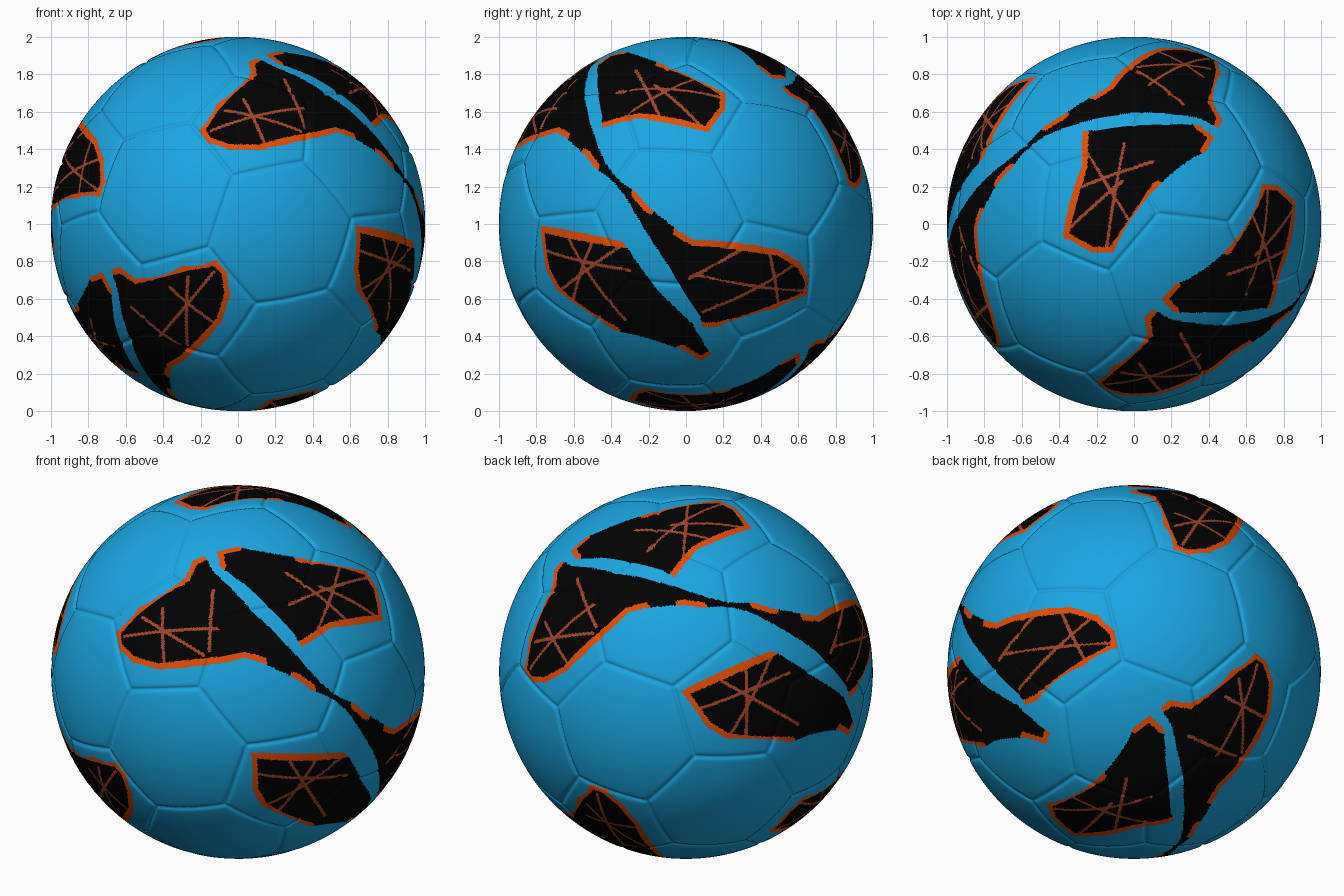
import bpy, math
from mathutils import Vector, Matrix
from mathutils.geometry import intersect_point_line

if "Cube" in bpy.data.objects:
    bpy.data.objects.remove(bpy.data.objects["Cube"])

N = 114  # divisions along each icosahedron edge

# --- materials
def material(name, rgb):
    m = bpy.data.materials.new(name)
    m.diffuse_color = (*rgb, 1)
    m.use_nodes = True
    m.node_tree.nodes["Principled BSDF"].inputs["Base Color"].default_value = m.diffuse_color
    return m

MATS = [material("blue", (0.011, 0.38, 0.75)), material("black", (0.0005, 0.0005, 0.0005)),
        material("orange", (0.77, 0.075, 0.002)), material("rust", (0.36, 0.06, 0.022))]
BLUE, BLACK, ORANGE, RUST = range(4)

# --- panel layout: the 12 pentagon centres are the corners of a tilted icosahedron
p1 = Vector((0.089, -0.828, 0.556)).normalized()
side = Vector((-0.254, -0.856, -0.45))
side = (side - p1 * side.dot(p1)).normalized()
p2 = p1 / math.sqrt(5) + side * 2 / math.sqrt(5)
p3 = (p1 + p2) * 0.309017 + p1.cross(p2) * 0.951057
p4 = (p1 + p2) * 0.309017 - p1.cross(p2) * 0.951057
p5 = (p1 + p3) * 0.618034 - p2
p6 = (p1 + p4) * 0.618034 - p2
pents = [p1, p2, p3, p4, p5, p6]
pents += [-p for p in pents]

tris = []
for a in range(12):
    for b in range(a + 1, 12):
        for c in range(b + 1, 12):
            A, B, C = pents[a], pents[b], pents[c]
            if min(A.dot(B), B.dot(C), A.dot(C)) > 0.4:
                tris.append((a, b, c) if A.cross(B).dot(C) > 0 else (a, c, b))
hexes = [(pents[a] + pents[b] + pents[c]).normalized() for a, b, c in tris]

# --- sphere with grooved seams between the panels
verts, dirs, faces, index = [], [], [], {}

def groove_radius(p, panels):
    panels = sorted(panels, key=p.dot, reverse=True)
    top = panels[0]
    dist = min((top - q).dot(p) / (top - q).length for q in panels[1:])
    return 1 - 0.0035 * max(0, 1 - dist / 0.04) ** 2 - 0.009 * math.exp(-(dist / 0.008) ** 2)

for t, tri in enumerate(tris):
    A, B, C = (pents[i] for i in tri)
    panels = [pents[i] / 0.9393 for i in tri]
    panels += [h / 0.9149 for h in hexes if h.dot(hexes[t]) > 0.7]

    def vert(i, j):
        w = (N - i - j, i, j)
        key = frozenset((v, k) for v, k in zip(tri, w) if k)
        if key not in index:
            p = (A * w[0] + B * w[1] + C * w[2]).normalized()
            index[key] = len(verts)
            dirs.append(p)
            verts.append(p * groove_radius(p, panels) + Vector((0, 0, 1)))
        return index[key]

    for i in range(N):
        for j in range(N - i):
            faces.append((vert(i, j), vert(i + 1, j), vert(i, j + 1)))
            if i + j < N - 1:
                faces.append((vert(i + 1, j), vert(i + 1, j + 1), vert(i, j + 1)))

# --- painted patches: outline, orange-trimmed edges, crack lines (local u, v on the unit sphere)
def lift(q):
    return Vector((q[0], q[1], math.sqrt(max(0, 1 - q[0] ** 2 - q[1] ** 2))))

def patch(outline, trimmed, cracks):
    n = len(outline)
    trim = [(lift(outline[i]), lift(outline[(i + 1) % n])) for i in trimmed]
    return outline, trim, [(lift(a), lift(b)) for a, b in cracks]

# long edge and far end shared by both kinds of outer patch
OUTER_EDGE = [(.012, 0), (.006, -.15), (-.02, -.254), (-.035, -.44), (-.028, -.522), (.015, -.576),
              (.18, -.819), (.185, -.897), (.137, -.946), (.06, -.966)]
OUTER_TRIM = (1, 3, 4, 5, 6, 7, 8, 9, 10, 11)

blunt = (
    patch([(-.49, .225), (-.345, -.12), (-.19, -.265), (-.25, -.33), (-.40, -.575), (-.45, -.685),
           (-.525, -.69), (-.585, -.61), (-.645, -.31), (-.71, .11), (-.64, .185)],
          (0, 1, 5, 6, 8, 9, 10),
          [((-.541, -.39), (-.366, .065)), ((-.388, -.363), (-.684, .13)),
           ((-.21, -.22), (-.738, -.048)), ((-.534, -.207), (-.487, .206))]),
    patch(OUTER_EDGE + [(-.105, -.935), (-.336, -.812), (-.44, -.78), (-.482, -.738),
                        (-.415, -.713), (-.28, -.54), (-.14, -.29), (-.05, -.12), (-.012, 0)],
          OUTER_TRIM + (12,),
          [((-.318, -.712), (0, -.675)), ((.068, -.947), (-.13, -.67)),
           ((-.058, -.921), (.03, -.69)), ((-.14, -.873), (.158, -.804))]))
pointed = (
    patch([(-.431, .286), (-.25, -.222), (-.36, -.474), (-.408, -.675), (-.49, -.768),
           (-.55, -.733), (-.555, -.656), (-.615, -.477), (-.672, -.334), (-.67, .037),
           (-.609, .151)],
          (0, 4, 5, 8, 9, 10),
          [((-.528, .209), (-.356, -.314)), ((-.287, -.062), (-.66, -.069)),
           ((-.665, .03), (-.27, -.22)), ((-.405, .069), (-.59, -.376))]),
    patch(OUTER_EDGE + [(-.094, -.919), (-.35, -.768), (-.394, -.716), (-.356, -.698),
                        (-.22, -.48), (-.128, -.286), (-.045, -.115), (-.012, 0)],
          OUTER_TRIM,
          [((-.176, -.611), (.08, -.96)), ((.11, -.722), (-.21, -.59)),
           ((.155, -.786), (-.08, -.925)), ((.17, -.89), (-.322, -.698))]))

def inside(u, v, poly):
    hit = False
    a = poly[-1]
    for b in poly:
        if (a[1] > v) != (b[1] > v) and u < (b[0] - a[0]) * (v - a[1]) / (b[1] - a[1]) + a[0]:
            hit = not hit
        a = b
    return hit

def near(p, segments, width):
    for a, b in segments:
        q, t = intersect_point_line(p, a, b)
        q = a if t < 0 else b if t > 1 else q
        if (p - q.normalized()).length < width:
            return True
    return False

# three double swooshes around a three-fold axis, each with a half-turn partner; the third is mirrored
w0 = (p3 + p5).normalized()
u0 = (p5 - p3).normalized()
v0 = w0.cross(u0)
axis = (p1 + p2 + p4).normalized()
frames = []
for k, mirror in enumerate((1, 1, -1)):
    R = Matrix.Rotation(k * math.tau / 3, 3, axis)
    for s in (1, -1):
        kind = pointed if (k, s) in ((0, 1), (1, -1)) else blunt
        frames.append((R @ u0 * s * mirror, R @ v0 * s, R @ w0, kind))

def colour(p):
    for U, V, W, kind in frames:
        if p.dot(W) < 0.15:
            continue
        u, v = p.dot(U), p.dot(V)
        if v > 0.3 or u > 0.22 or u < -0.75:
            continue
        for outline, trim, cracks in kind:
            if inside(u, v, outline):
                if near(p_local := lift((u, v)), trim, 0.032):
                    return ORANGE
                return RUST if near(p_local, cracks, 0.009) else BLACK
    return BLUE

# --- ball object
mesh = bpy.data.meshes.new("ball")
mesh.from_pydata(verts, [], faces)
for m in MATS:
    mesh.materials.append(m)
mesh.polygons.foreach_set("material_index", [
    colour((dirs[a] + dirs[b] + dirs[c]).normalized()) for a, b, c in faces])
mesh.polygons.foreach_set("use_smooth", [True] * len(faces))
mesh.update()
ball = bpy.data.objects.new("ball", mesh)
bpy.context.collection.objects.link(ball)
